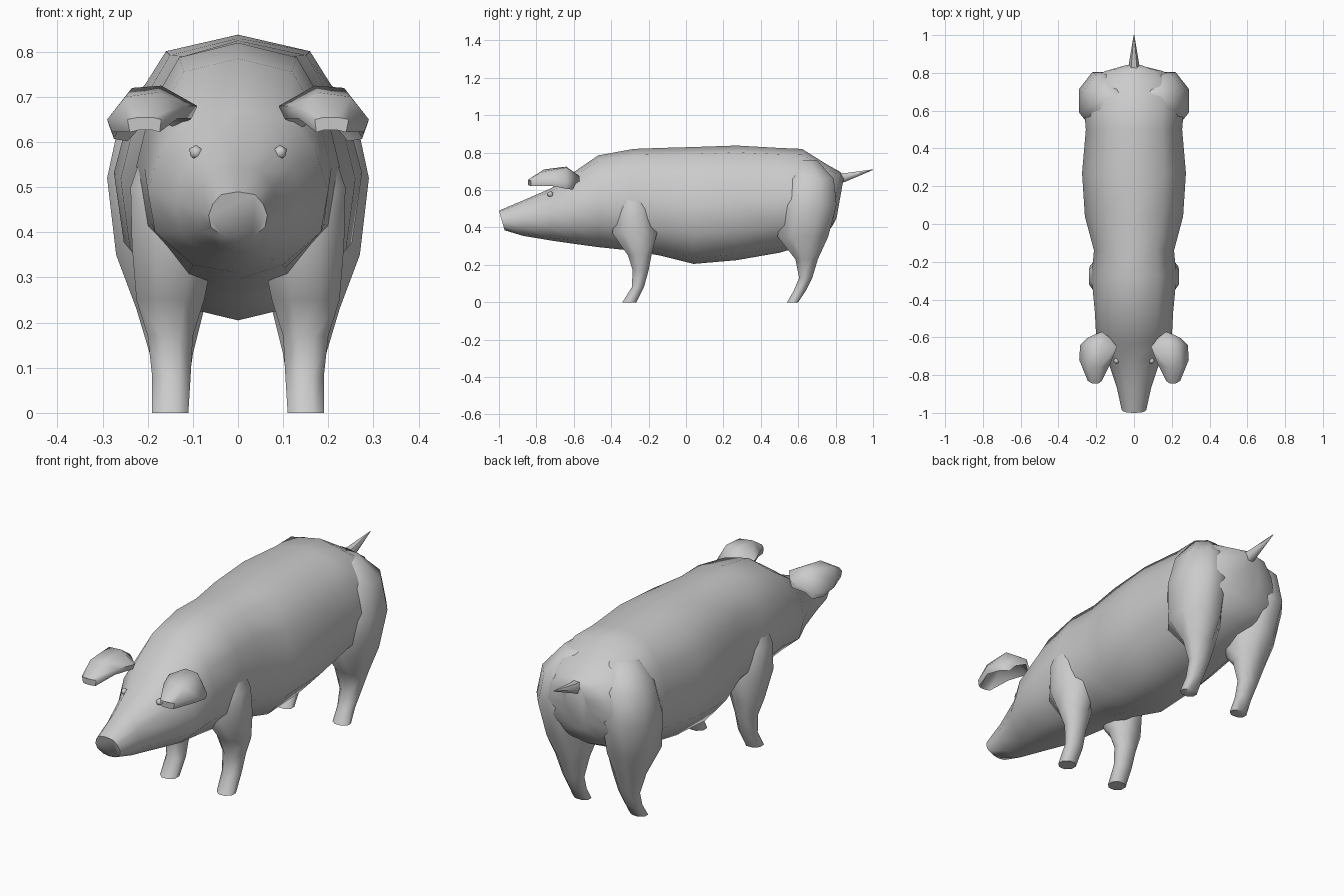
import bpy, bmesh, math

if "Cube" in bpy.data.objects:
    bpy.data.objects.remove(bpy.data.objects["Cube"])

skin = bpy.data.materials.new("plain grey skin")
skin.diffuse_color = (0.6, 0.6, 0.6, 1)
skin.use_nodes = True
skin.node_tree.nodes["Principled BSDF"].inputs["Base Color"].default_value = skin.diffuse_color


def finish(name, bm, mirror=False, angle=60):
    bmesh.ops.recalc_face_normals(bm, faces=bm.faces)
    me = bpy.data.meshes.new(name)
    bm.to_mesh(me)
    bm.free()
    me.materials.append(skin)
    ob = bpy.data.objects.new(name, me)
    bpy.context.collection.objects.link(ob)
    bpy.ops.object.select_all(action='DESELECT')
    ob.select_set(True)
    bpy.context.view_layer.objects.active = ob
    bpy.ops.object.shade_smooth_by_angle(angle=math.radians(angle))
    if mirror:
        m = ob.modifiers.new("mirror", 'MIRROR')
        m.use_mirror_merge = False
    return ob


def loft(name, rings, mirror=False, angle=60):
    """Skin a list of equal-length closed rings and cap both ends."""
    bm = bmesh.new()
    vs = [[bm.verts.new(p) for p in r] for r in rings]
    n = len(rings[0])
    for a, b in zip(vs, vs[1:]):
        for i in range(n):
            j = (i + 1) % n
            bm.faces.new((a[i], a[j], b[j], b[i]))
    bm.faces.new(vs[0])
    bm.faces.new(vs[-1])
    return finish(name, bm, mirror, angle)


# Body and head: half section (share of half width, share of height)
SECTION = [(0, 1), (.58, .94), (.86, .74), (1, .5), (.92, .25), (.5, .05), (0, 0)]

# y at top, y at bottom, top z, bottom z, half width
STATIONS = [
    (-1.0, -.97, .49, .385, .065), (-.87, -.87, .545, .355, .09),
    (-.72, -.72, .61, .33, .14), (-.63, -.58, .675, .31, .20),
    (-.47, -.47, .785, .295, .207), (-.28, -.28, .82, .275, .225),
    (-.14, -.14, .825, .25, .212), (.04, .04, .83, .205, .26),
    (.27, .27, .838, .225, .275), (.5, .5, .825, .265, .255),
    (.62, .62, .82, .30, .265), (.76, .74, .733, .36, .235),
    (.82, .785, .70, .41, .17), (.845, .805, .675, .45, .06)]


def body_ring(yt, yb, zt, zb, w):
    half = [(w * a, yb + (yt - yb) * t, zb + (zt - zb) * t) for a, t in SECTION]
    return half + [(-x, y, z) for x, y, z in half[-2:0:-1]]


loft("body", [body_ring(*s) for s in STATIONS])


# Legs: eight-sided rings given as z, y range, x range
def leg_ring(z, y0, y1, x0, x1):
    out = []
    for i in range(8):
        t = math.radians(22.5 + 45 * i)
        k = 1 / math.cos(math.radians(22.5))
        out.append(((x0 + x1) / 2 + (x1 - x0) / 2 * k * math.cos(t),
                    (y0 + y1) / 2 + (y1 - y0) / 2 * k * math.sin(t), z))
    return out


FRONT = [(0, -.34, -.265, .11, .19), (.08, -.29, -.225, .105, .19),
         (.17, -.285, -.20, .10, .20), (.25, -.31, -.185, .075, .225),
         (.37, -.395, -.155, .05, .235), (.5, -.37, -.19, .06, .238),
         (.64, -.33, -.24, .1, .19)]
HIND = [(0, .54, .60, .11, .19), (.06, .575, .64, .11, .185),
        (.13, .605, .675, .10, .195), (.23, .585, .705, .075, .225),
        (.35, .49, .76, .05, .27), (.52, .50, .805, .05, .29),
        (.66, .53, .79, .05, .26), (.76, .58, .70, .05, .18)]
loft("front_legs", [leg_ring(*r) for r in FRONT], True)
loft("hind_legs", [leg_ring(*r) for r in HIND], True)

# Ears: drooping domed flaps, rows from the back edge to the tip
EAR = [
    [(.13, -.60, .66), (.17, -.57, .675), (.22, -.59, .66), (.25, -.605, .63)],
    [(.09, -.65, .68), (.17, -.64, .725), (.235, -.64, .72), (.285, -.64, .635)],
    [(.125, -.74, .68), (.18, -.76, .71), (.25, -.76, .70), (.29, -.72, .65)],
    [(.17, -.83, .65), (.19, -.845, .655), (.22, -.845, .655), (.245, -.83, .65)]]
loft("ears", [r + [(x - (x - .2) * .12, y, z - .028) for x, y, z in reversed(r)]
              for r in EAR], True)

# Eyes: small bumps
bm = bmesh.new()
bmesh.ops.create_icosphere(bm, subdivisions=1, radius=.017)
bmesh.ops.translate(bm, verts=bm.verts, vec=(.093, -.725, .577))
finish("eyes", bm, True)

# Tail: short spike
loft("tail", [[(r * math.cos(a * math.pi / 3), y, z + r * math.sin(a * math.pi / 3))
               for a in range(6)]
              for y, z, r in [(.80, .66, .034), (.85, .667, .027), (1.0, .709, .002)]])
